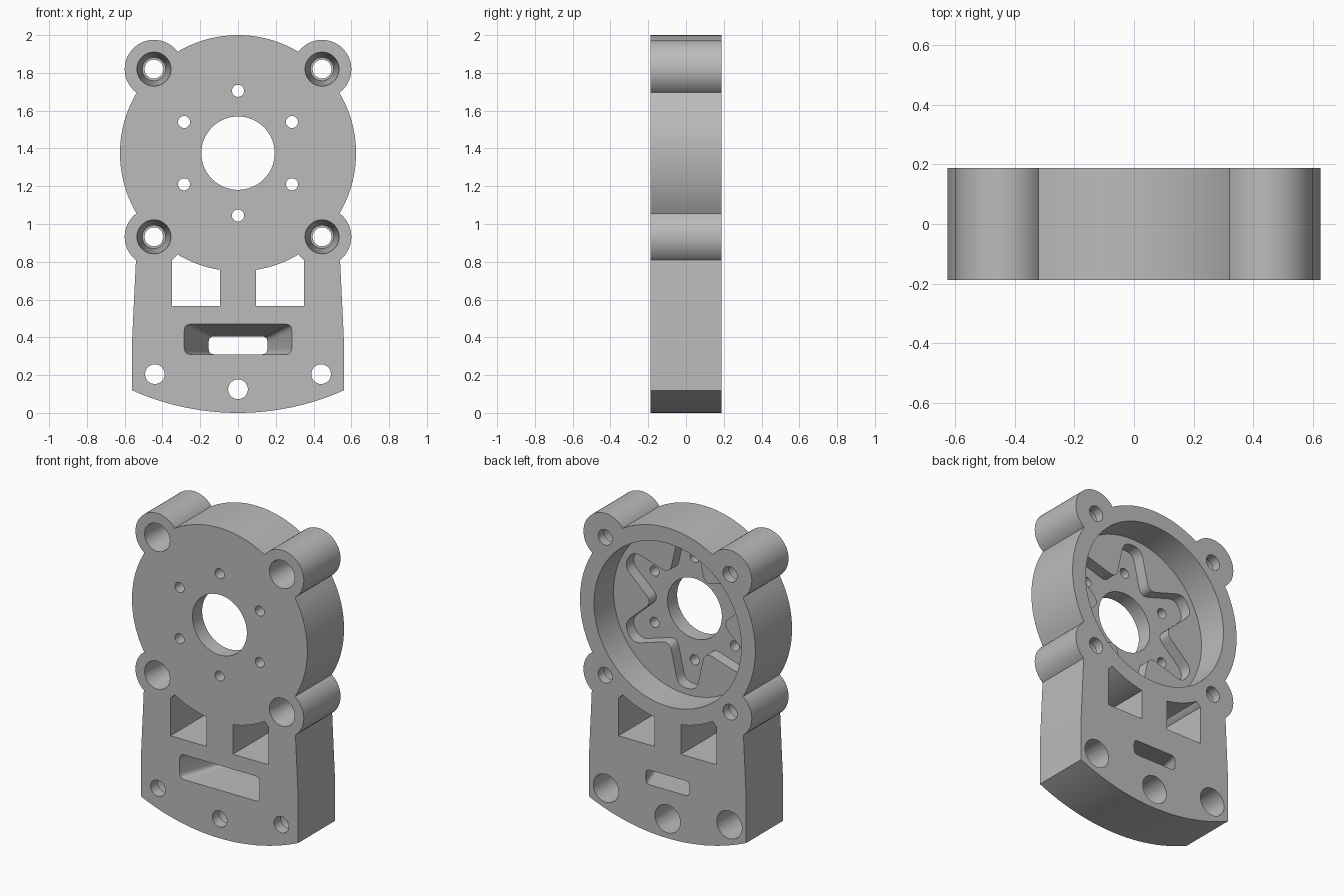
import bpy, bmesh
from math import sin, cos, pi, sqrt, radians

cube = bpy.data.objects.get("Cube")
if cube:
    bpy.data.objects.remove(cube, do_unlink=True)

HALF = 0.187            # half thickness of the plate
HUB = 1.375             # height of the motor axis
BIG = HALF + 0.05       # reach of through cutters

mat = bpy.data.materials.new("plain grey")
mat.use_nodes = True
grey = (0.5, 0.5, 0.5, 1)
mat.diffuse_color = grey
mat.node_tree.nodes["Principled BSDF"].inputs["Base Color"].default_value = grey


def loft(name, front, back, y0, y1):
    """Solid between two outlines of (x, z) points at depths y0 and y1."""
    bm = bmesh.new()
    a = [bm.verts.new((x, y0, z)) for x, z in front]
    b = [bm.verts.new((x, y1, z)) for x, z in back]
    bm.faces.new(a)
    bm.faces.new(b[::-1])
    n = len(a)
    for i in range(n):
        j = (i + 1) % n
        bm.faces.new((a[j], a[i], b[i], b[j]))
    bmesh.ops.recalc_face_normals(bm, faces=bm.faces)
    mesh = bpy.data.meshes.new(name)
    bm.to_mesh(mesh)
    bm.free()
    mesh.materials.append(mat)
    ob = bpy.data.objects.new(name, mesh)
    bpy.context.collection.objects.link(ob)
    return ob


def prism(name, pts, y0=-HALF, y1=HALF):
    return loft(name, pts, pts, y0, y1)


def circle(x, z, r, n=48):
    return [(x + r * cos(2 * pi * i / n), z + r * sin(2 * pi * i / n)) for i in range(n)]


def rounded(corners, r, steps=6):
    """Outline with each corner replaced by a soft curve."""
    out = []
    n = len(corners)
    for i, (cx, cz) in enumerate(corners):
        ends = []
        for px, pz in (corners[i - 1], corners[(i + 1) % n]):
            d = sqrt((px - cx) ** 2 + (pz - cz) ** 2)
            t = min(r / d, 0.48)
            ends.append((cx + (px - cx) * t, cz + (pz - cz) * t))
        (ax, az), (bx, bz) = ends
        for k in range(steps + 1):
            t = k / steps
            u, v, w = (1 - t) ** 2, 2 * t * (1 - t), t * t
            out.append((u * ax + v * cx + w * bx, u * az + v * cz + w * bz))
    return out


def box(x0, x1, z0, z1):
    return [(x0, z0), (x1, z0), (x1, z1), (x0, z1)]


def combine(target, tool, op):
    tool.hide_render = True
    mod = target.modifiers.new(op, 'BOOLEAN')
    mod.operation = op
    mod.solver = 'EXACT'
    mod.object = tool
    bpy.context.view_layer.objects.active = target
    bpy.ops.object.modifier_apply(modifier=mod.name)
    bpy.data.objects.remove(tool, do_unlink=True)


def cut(tool):
    combine(body, tool, 'DIFFERENCE')


# Foot with tapering sides and an arc below, concentric with the hub
foot = []
for i in range(25):
    x = -0.56 + 1.12 * i / 24
    foot.append((x, HUB - sqrt(HUB ** 2 - x * x)))
foot += [(0.56, 0.4), (0.536, 0.9), (-0.536, 0.9), (-0.56, 0.4)]
body = prism("motor_mount_plate", foot)

# Two windows beside the centre strut
for x0, x1 in ((-0.35, -0.095), (0.095, 0.35)):
    cut(prism("window_cutter", box(x0, x1, 0.567, 1.0), -BIG, BIG))

# Round housing and four screw lobes
combine(body, prism("housing", circle(0, HUB, 0.625, 128)), 'UNION')
lobes = [(x, z) for x in (-0.445, 0.445) for z in (0.932, 1.82)]
for x, z in lobes:
    combine(body, prism("lobe", circle(x, z, 0.155, 64)), 'UNION')

# Motor recess, open at the back
cut(prism("recess_cutter", circle(0, HUB, 0.525, 128), HALF - 0.2, BIG))

# Six-armed pocket sunk in the recess floor
star = []
for k in range(6):
    a = radians(30 + 60 * k)
    c, s = cos(a), sin(a)
    for r, w in ((0.485, -0.065), (0.485, 0.065)):
        star.append((r * c - w * s, HUB + r * s + w * c))
    b = a + radians(30)
    star.append((0.25 * cos(b), HUB + 0.25 * sin(b)))
cut(prism("pocket_cutter", rounded(star, 0.06), HALF - 0.275, HALF - 0.1))

# Shaft opening and ring of motor screw holes
cut(prism("shaft_cutter", circle(0, HUB, 0.194, 96), -BIG, BIG))
for k in range(6):
    a = radians(30 + 60 * k)
    cut(prism("screw_cutter", circle(0.33 * cos(a), HUB + 0.33 * sin(a), 0.032, 32), -BIG, BIG))

# Lobe holes, with tapered counterbores from the front
for x, z in lobes:
    cut(prism("hole_cutter", circle(x, z, 0.05), -BIG, BIG))
    cut(loft("bore_cutter", circle(x, z, 0.09), circle(x, z, 0.062), -HALF - 0.001, HALF - 0.06))

# Foot holes, with counterbores from the back
for x, z in ((-0.44, 0.205), (0, 0.125), (0.44, 0.205)):
    cut(prism("hole_cutter", circle(x, z, 0.052), -BIG, BIG))
    cut(prism("bore_cutter", circle(x, z, 0.09), -HALF + 0.07, BIG))

# Slot that narrows toward the back
cut(loft("slot_cutter", rounded(box(-0.285, 0.285, 0.31, 0.47), 0.035),
         rounded(box(-0.155, 0.155, 0.31, 0.405), 0.03), -HALF - 0.001, HALF + 0.001))

# Smooth curved walls, keeping machined edges crisp
bpy.ops.object.select_all(action='DESELECT')
body.select_set(True)
bpy.context.view_layer.objects.active = body
bpy.ops.object.shade_smooth_by_angle(angle=radians(30))
